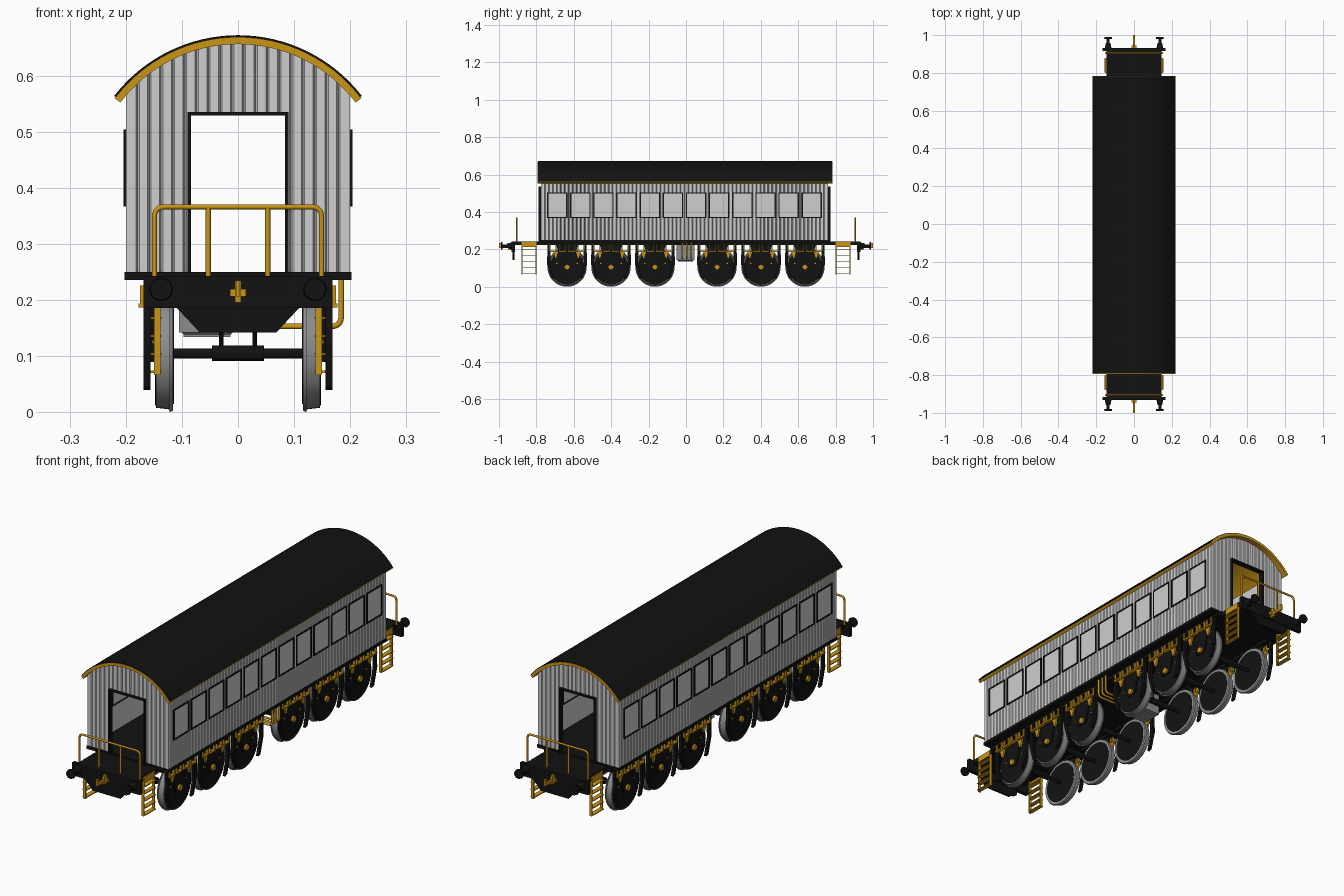
import bpy, bmesh, math
from mathutils import Matrix, Vector

cube = bpy.data.objects.get("Cube")
if cube:
    bpy.data.objects.remove(cube)


def material(name, r, g, b):
    m = bpy.data.materials.new(name)
    m.use_nodes = True
    m.diffuse_color = (r, g, b, 1)
    m.node_tree.nodes["Principled BSDF"].inputs["Base Color"].default_value = (r, g, b, 1)
    return m


BLACK = material("black", .006, .006, .006)
GOLD = material("gold", .6, .3, .008)
LIGHT = material("light_grey", .62, .62, .62)
STEEL = material("steel_grey", .27, .27, .27)
MID = (-.008)          # centre of the body along y
BODY_Y = (MID - .768, MID + .768)
WHEELS = [s * y for s in (-1, 1) for y in (.166, .401, .636)]


def finish(bm, name, mat, smooth=False):
    bmesh.ops.recalc_face_normals(bm, faces=bm.faces)
    me = bpy.data.meshes.new(name)
    bm.to_mesh(me)
    bm.free()
    me.materials.append(mat)
    ob = bpy.data.objects.new(name, me)
    bpy.context.collection.objects.link(ob)
    if smooth:
        bpy.ops.object.select_all(action='DESELECT')
        ob.select_set(True)
        bpy.context.view_layer.objects.active = ob
        bpy.ops.object.shade_smooth_by_angle(angle=math.radians(35))
    return ob


def box(bm, x0, x1, y0, y1, z0, z1):
    mid = Matrix.Translation(((x0 + x1) / 2, (y0 + y1) / 2, (z0 + z1) / 2))
    size = Matrix.Diagonal((abs(x1 - x0), abs(y1 - y0), abs(z1 - z0), 1))
    bmesh.ops.create_cube(bm, size=1, matrix=mid @ size)


def rod(bm, a, b, r1, r2=None, seg=24):
    a, b = Vector(a), Vector(b)
    turn = (b - a).to_track_quat('Z', 'Y').to_matrix().to_4x4()
    bmesh.ops.create_cone(bm, cap_ends=True, segments=seg, radius1=r1,
                          radius2=r1 if r2 is None else r2, depth=(b - a).length,
                          matrix=Matrix.Translation((a + b) / 2) @ turn)


def plate(bm, points, offset):
    face = bm.faces.new([bm.verts.new(p) for p in points])
    new = bmesh.ops.extrude_face_region(bm, geom=[face])['geom']
    bmesh.ops.translate(bm, vec=offset, verts=[v for v in new if isinstance(v, bmesh.types.BMVert)])


def tubes(name, mat, paths, radius, bend=.018):
    cu = bpy.data.curves.new(name, 'CURVE')
    cu.dimensions, cu.bevel_depth, cu.bevel_resolution = '3D', radius, 2
    cu.use_fill_caps = True
    for path in paths:
        path = [Vector(p) for p in path]
        pts = [path[0]]
        for a, b, c in zip(path, path[1:], path[2:]):   # rounded corners
            p, q = b + (a - b).normalized() * bend, b + (c - b).normalized() * bend
            for i in range(6):
                t = i / 5
                pts.append(p * (1 - t) ** 2 + b * 2 * t * (1 - t) + q * t * t)
        pts.append(path[-1])
        sp = cu.splines.new('POLY')
        sp.points.add(len(pts) - 1)
        for v, p in zip(sp.points, pts):
            v.co = (*p, 1)
    cu.materials.append(mat)
    bpy.context.collection.objects.link(bpy.data.objects.new(name, cu))


def arc_z(x, r=.27):
    return .393 + math.sqrt(r * r - x * x)


def grooved(length, count):
    """Plank outline: (distance along the wall, depth)."""
    pts = [(-length / 2, 0)]
    for k in range(1, count):
        u = -length / 2 + k * length / count
        pts += [(u - .003, 0), (u, .005), (u + .003, 0)]
    return pts + [(length / 2, 0)]


def strip(bm, line, low, high):
    for (p, q) in zip(line, line[1:]):
        m = (p[0] + q[0]) / 2
        bm.faces.new([bm.verts.new((a[0], a[1], z)) for a, z in
                      ((p, low(m)), (q, low(m)), (q, high(q[0])), (p, high(p[0])))])
    bmesh.ops.remove_doubles(bm, verts=bm.verts, dist=1e-5)


# Plank walls: long sides, then ends with a doorway
side_len = BODY_Y[1] - BODY_Y[0]
for s, side in ((1, "left"), (-1, "right")):
    bm = bmesh.new()
    strip(bm, [(s * (.2 - d), MID + u) for u, d in grooved(side_len, 72)],
          lambda x: .24, lambda x: arc_z(.2))
    strip(bm, [(s * .19, y) for y in BODY_Y], lambda x: .24, lambda x: arc_z(.19))
    finish(bm, side + "_wall", LIGHT)
for s, end in ((-1, "front"), (1, "back")):
    bm = bmesh.new()
    y = BODY_Y[s > 0]
    outline = sorted(grooved(.4, 19) + [(-.088, 0), (.088, 0)])
    low = lambda x: .533 if abs(x) < .088 else .24
    strip(bm, [(u, y - s * d) for u, d in outline], low, arc_z)
    strip(bm, [(u, y - s * .01) for u, d in outline], low, arc_z)
    finish(bm, end + "_wall", LIGHT)
    bm = bmesh.new()
    for t in (-1, 1):
        box(bm, t * .084, t * .09, y - .012, y + .012, .24, .535)
    box(bm, -.09, .09, y - .012, y + .012, .529, .535)
    finish(bm, end + "_door_frame", BLACK)

# Windows, twelve on each side
frames, panes = bmesh.new(), bmesh.new()
for s in (-1, 1):
    for i in range(12):
        y = MID + (i - 5.5) * .1237
        box(panes, s * .187, s * .2015, y - .05, y + .05, .37, .5)
        for t in (-1, 1):
            box(frames, s * .186, s * .204, y + t * .048, y + t * .0545, .367, .504)
        for z in (.367, .498):
            box(frames, s * .186, s * .204, y - .0545, y + .0545, z, z + .006)
finish(frames, "window_frames", BLACK)
finish(panes, "window_panes", LIGHT)

# Arched roof: dark skin over a gold lining
for name, mat, r0, r1, half, end in (("roof_skin", BLACK, .2755, .279, .785, .912),
                                     ("roof_lining", GOLD, .263, .2757, .788, .922)):
    bm = bmesh.new()
    ring = []
    for r, flip in ((r1, 1), (r0, -1)):
        for i in range(33):
            a = flip * end * (i / 16 - 1)
            ring.append((r * math.sin(a), MID + .003 - half, .393 + r * math.cos(a)))
    plate(bm, ring, (0, 2 * half, 0))
    finish(bm, name, mat, True)

# Floor, sole bars and end platforms
bm = bmesh.new()
box(bm, -.202, .202, BODY_Y[0] - .003, BODY_Y[1] + .003, .236, .25)
for s in (-1, 1):
    box(bm, s * .142, s * .166, -.77, .765, .222, .24)
    box(bm, -.145, .145, s * .74, s * .92, .222, .243)
    box(bm, -.168, .168, s * .915, s * .932, .186, .243)
    plate(bm, [(-.11, s * .918, .187), (.11, s * .918, .187),
               (.068, s * .918, .142), (-.068, s * .918, .142)], (0, s * .01, 0))
finish(bm, "underframe", BLACK)

# Buffers and coupling hooks
bm, hooks = bmesh.new(), bmesh.new()
for s in (-1, 1):
    for x in (-.137, .137):
        rod(bm, (x, s * .93, .219), (x, s * .958, .219), .018, .012)
        rod(bm, (x, s * .955, .219), (x, s * .982, .219), .008)
        rod(bm, (x, s * .98, .219), (x, s * .99, .219), .021, .019)
    box(hooks, -.014, .014, s * .93, s * .945, .206, .22)
    box(hooks, -.004, .004, s * .93, s, .206, .217)
    box(hooks, -.004, .004, s * .985, s, .206, .235)
    box(hooks, -.005, .005, s * .932, s * .95, .196, .235)
finish(bm, "buffers", BLACK, True)
finish(hooks, "coupling_hooks", GOLD)

# Platform railings
rails = []
for s in (-1, 1):
    y = s * .905
    rails.append([(-.149, y, .24), (-.149, y, .366), (.149, y, .366), (.149, y, .24)])
    rails += [[(x, y, .24), (x, y, .366)] for x in (-.053, .053)]
tubes("railings", GOLD, rails, .0045)

# Boarding steps at the four corners
bm = bmesh.new()
for s in (-1, 1):
    for t in (-1, 1):
        for y in (.802, .876):
            box(bm, s * .138, s * .15, t * (y - .003), t * (y + .003), .066, .24)
        for i in range(5):
            box(bm, s * .136, s * .156, t * .802, t * .876, .07 + i * .032, .074 + i * .032)
        box(bm, s * .146, s * .15, t * .802, t * .876, .213, .24)
finish(bm, "boarding_steps", GOLD)

# Wheel sets with brakes, guards and springs
tyres, discs, axles, brakes, hubs, springs = [bmesh.new() for _ in range(6)]
for y in WHEELS:
    rod(axles, (-.12, y, .105), (.12, y, .105), .009)
    rod(axles, (-.046, y, .105), (.046, y, .105), .014)
    for s in (-1, 1):
        rod(axles, (s * .03, y, .115), (s * .03, y, .236), .004, seg=10)
        rod(tyres, (s * .116, y, .105), (s * .122, y, .105), .102, .105, 48)
        rod(tyres, (s * .122, y, .105), (s * .146, y, .105), .1, .097, 48)
        rod(discs, (s * .1145, y, .105), (s * .148, y, .105), .09, .093, 48)
        rod(hubs, (s * .148, y, .105), (s * .164, y, .105), .015, .013, 16)
        plate(brakes, [(s * .15, y - .06, .235), (s * .15, y + .06, .235),
                       (s * .15, y + .025, .09), (s * .15, y - .025, .09)], (s * .006, 0, 0))
        for t in (-1, 1):
            plate(brakes, [(s * .156, y + t * a, z) for a, z in
                           ((.088, .23), (.104, .23), (.107, .12), (.085, .045),
                            (.07, .04), (.09, .115))], (s * .012, 0, 0))
            rod(hubs, (s * .147, y + t * .055, .125), (s * .153, y + t * .055, .125), .004, seg=10)
            plate(springs, [(s * .158, y + t * a, z) for a, z in
                            ((.045, .19), (.075, .19), (.064, .152), (.056, .152))], (s * .008, 0, 0))
        for i in range(4):                       # square spring hangers
            c = y + (i - 1.5) * .05
            for t in (-1, 1):
                box(springs, s * .163, s * .175, c + t * .014, c + t * .019, .188, .226)
            box(springs, s * .163, s * .177, c - .019, c + .019, .187, .194)
finish(tyres, "wheel_tyres", STEEL, True)
finish(discs, "wheel_discs", BLACK, True)
finish(axles, "axles", BLACK, True)
finish(brakes, "brakes_and_guards", BLACK)
finish(hubs, "wheel_hubs", GOLD, True)
finish(springs, "spring_hangers", GOLD)

# Underfloor equipment box and pipes
bm = bmesh.new()
box(bm, -.105, -.005, -.05, .045, .134, .236)
bmesh.ops.bevel(bm, geom=[e for e in bm.edges if max(v.co.z for v in e.verts) < .14],
                offset=.008, segments=3, affect='EDGES')
finish(bm, "equipment_box", STEEL, True)
tubes("pipes", GOLD, [[(.184, y, .24), (.184, y, .153), (-.02, y, .153)]
                      for y in (-.02, .004, .028)], .005)
